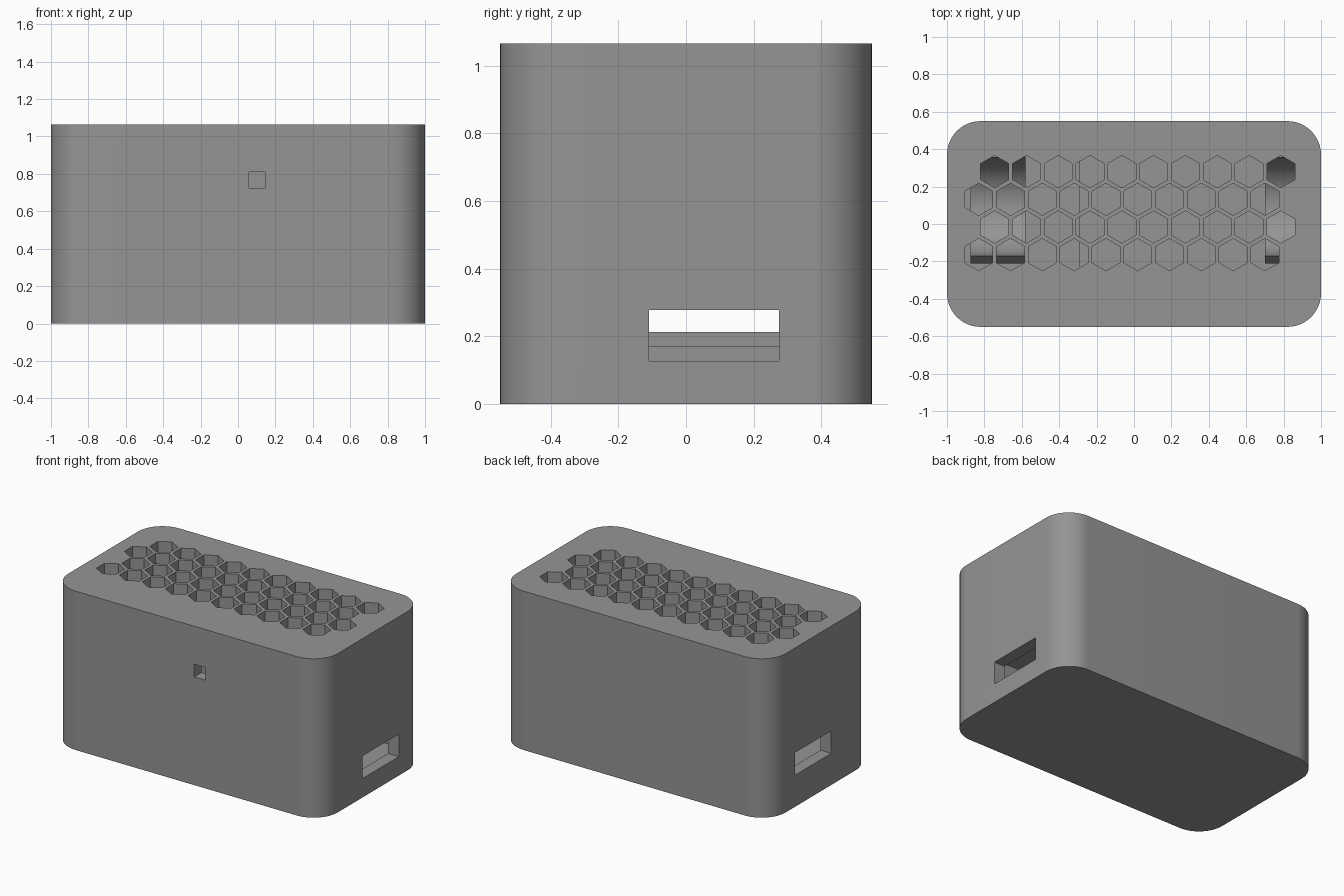
import bpy, bmesh, math
from mathutils import Matrix

if "Cube" in bpy.data.objects:
    bpy.data.objects.remove(bpy.data.objects["Cube"])

HX, HY, H, R, T = 1.0, 0.55, 1.065, 0.18, 0.08  # half sizes, height, corner radius, wall

grey = bpy.data.materials.new("plain_grey")
grey.diffuse_color = (0.3, 0.3, 0.3, 1)
grey.use_nodes = True
grey.node_tree.nodes["Principled BSDF"].inputs["Base Color"].default_value = grey.diffuse_color


def finish(name, bm):
    bmesh.ops.recalc_face_normals(bm, faces=bm.faces)
    mesh = bpy.data.meshes.new(name)
    bm.to_mesh(mesh)
    bm.free()
    mesh.materials.append(grey)
    obj = bpy.data.objects.new(name, mesh)
    bpy.context.collection.objects.link(obj)
    return obj


def prism(bm, pts, offset):
    face = bm.faces.new([bm.verts.new(p) for p in pts])
    out = bmesh.ops.extrude_face_region(bm, geom=[face])
    moved = [v for v in out["geom"] if isinstance(v, bmesh.types.BMVert)]
    bmesh.ops.translate(bm, verts=moved, vec=offset)


def box(bm, x0, x1, y0, y1, z0, z1):
    prism(bm, [(x0, y0, z0), (x1, y0, z0), (x1, y1, z0), (x0, y1, z0)], (0, 0, z1 - z0))


def rounded_box(bm, hx, hy, r, z0, z1, steps=12):
    pts = []
    for i, (sx, sy) in enumerate([(1, 1), (-1, 1), (-1, -1), (1, -1)]):
        for k in range(steps + 1):
            a = math.pi / 2 * (i + k / steps)
            pts.append((sx * (hx - r) + r * math.cos(a), sy * (hy - r) + r * math.sin(a), z0))
    prism(bm, pts, (0, 0, z1 - z0))


def cut(target, bm):
    cutter = finish("cutter", bm)
    cutter.hide_render = True
    mod = target.modifiers.new("cut", "BOOLEAN")
    mod.operation, mod.solver, mod.object = "DIFFERENCE", "EXACT", cutter
    bpy.context.view_layer.objects.active = target
    bpy.ops.object.modifier_apply(modifier=mod.name)
    bpy.data.objects.remove(cutter)


# Case with rounded upright corners
bm = bmesh.new()
rounded_box(bm, HX, HY, R, 0, H)
case = finish("case", bm)

# Hollow inside
bm = bmesh.new()
rounded_box(bm, HX - T, HY - T, R - T, T, H - T)
cut(case, bm)

# End slots and front window
bm = bmesh.new()
box(bm, 0.88, 1.1, -0.11, 0.275, 0.127, 0.278)
box(bm, -1.1, -0.88, -0.11, 0.275, 0.212, 0.363)
box(bm, 0.06, 0.145, -0.7, -0.44, 0.725, 0.81)
cut(case, bm)

# Honeycomb vent in the top
bm = bmesh.new()
for row in range(4):
    for col in range(10):
        cx = -0.745 + 0.17 * col - 0.085 * (row % 2)
        cy = 0.28 - 0.148 * row
        pts = [(cx + 0.086 * math.sin(k * math.pi / 3), cy + 0.086 * math.cos(k * math.pi / 3), H - 0.13)
               for k in range(6)]
        prism(bm, pts, (0, 0, 0.2))
cut(case, bm)

# Raised floor at the left end
bm = bmesh.new()
box(bm, -0.91, -0.29, -0.46, 0.46, T - 0.01, 0.17)
finish("raised_floor", bm)

# Half-round cradles inside both ends
CY, CZ, CR = 0.0925, 0.66, 0.263
for name, x0, x1 in [("left_cradle", -0.875, -0.58), ("right_cradle", 0.70, 0.90)]:
    bm = bmesh.new()
    arc = [(x0, CY + CR * math.cos(a), CZ + CR * math.sin(a))
           for a in (math.pi * (1 + k / 20) for k in range(21))]
    rim = [(x0, CY + CR + 0.04, CZ - 0.06), (x0, CY + CR + 0.04, 0.37),
           (x0, CY - CR - 0.04, 0.37), (x0, CY - CR - 0.04, CZ - 0.06)]
    prism(bm, arc + rim, (x1 - x0, 0, 0))
    finish(name, bm)

# Smooth rounded surfaces, keep edges sharp
for obj in bpy.context.scene.objects:
    bpy.ops.object.select_all(action="DESELECT")
    obj.select_set(True)
    bpy.context.view_layer.objects.active = obj
    bpy.ops.object.shade_smooth_by_angle(angle=math.radians(30))
